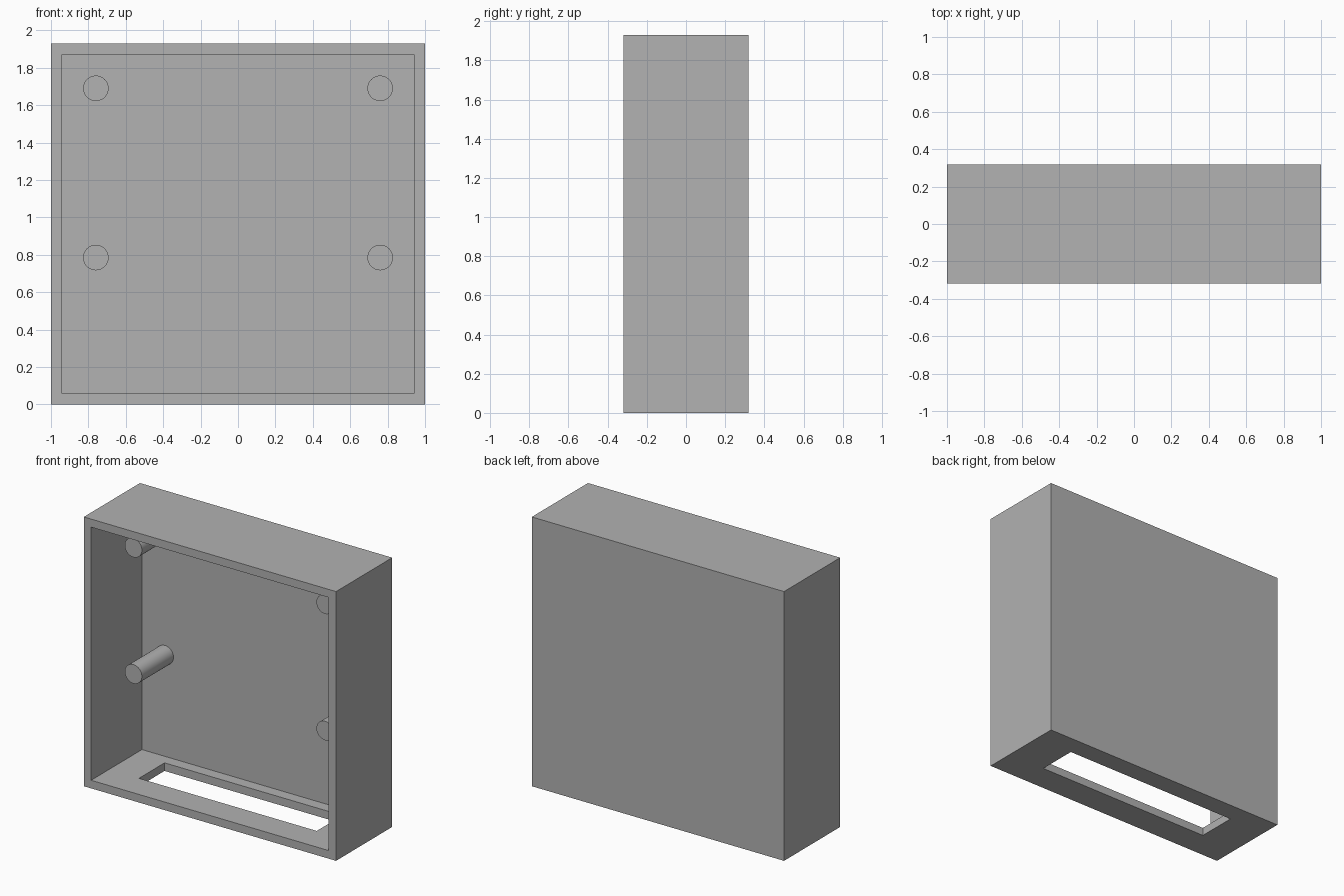
import bpy
import bmesh
import math

cube = bpy.data.objects.get("Cube")
if cube:
    bpy.data.objects.remove(cube, do_unlink=True)

# Single plain grey
GREY = 0.445
grey = bpy.data.materials.new("plain grey")
grey.use_nodes = True
grey.diffuse_color = (GREY, GREY, GREY, 1)
grey.node_tree.nodes["Principled BSDF"].inputs["Base Color"].default_value = (GREY, GREY, GREY, 1)

HALF_W, HALF_D, HEIGHT = 1.0, 0.318, 1.93
WALL = 0.058
BACK_INNER = HALF_D - 0.06


def box(name, low, high):
    """Box spanning two opposite corners."""
    bpy.ops.mesh.primitive_cube_add(size=1)
    obj = bpy.context.object
    obj.name = name
    for v in obj.data.vertices:
        v.co = [l + (c + 0.5) * (h - l) for c, l, h in zip(v.co, low, high)]
    obj.data.materials.append(grey)
    return obj


def cut(target, cutter):
    """Subtract a hidden cutter and apply the result."""
    mod = target.modifiers.new("cut", "BOOLEAN")
    mod.operation = "DIFFERENCE"
    mod.solver = "EXACT"
    mod.object = cutter
    bpy.ops.object.select_all(action="DESELECT")
    bpy.context.view_layer.objects.active = target
    target.select_set(True)
    bpy.ops.object.modifier_apply(modifier=mod.name)
    bpy.data.objects.remove(cutter, do_unlink=True)


# Open-fronted case with a slot through its floor
case = box("case", (-HALF_W, -HALF_D, 0), (HALF_W, HALF_D, HEIGHT))
cut(case, box("cavity_cutter", (WALL - HALF_W, -1, WALL),
              (HALF_W - WALL, BACK_INNER, HEIGHT - WALL)))
cut(case, box("slot_cutter", (-0.705, -0.115, -0.1), (0.705, 0.175, 0.2)))

# Four round mounting posts on the back wall
POST_FRONT, POST_BACK = -0.1, BACK_INNER + 0.01
for side, x in (("right", -0.76), ("left", 0.76)):
    for level, z in (("lower", 0.785), ("upper", 1.69)):
        bpy.ops.mesh.primitive_cylinder_add(
            vertices=48, radius=0.068, depth=POST_BACK - POST_FRONT,
            location=(x, (POST_FRONT + POST_BACK) / 2, z),
            rotation=(math.pi / 2, 0, 0))
        post = bpy.context.object
        post.name = f"{level}_{side}_post"
        post.data.materials.append(grey)
        bpy.ops.object.shade_smooth_by_angle(angle=math.radians(30))
